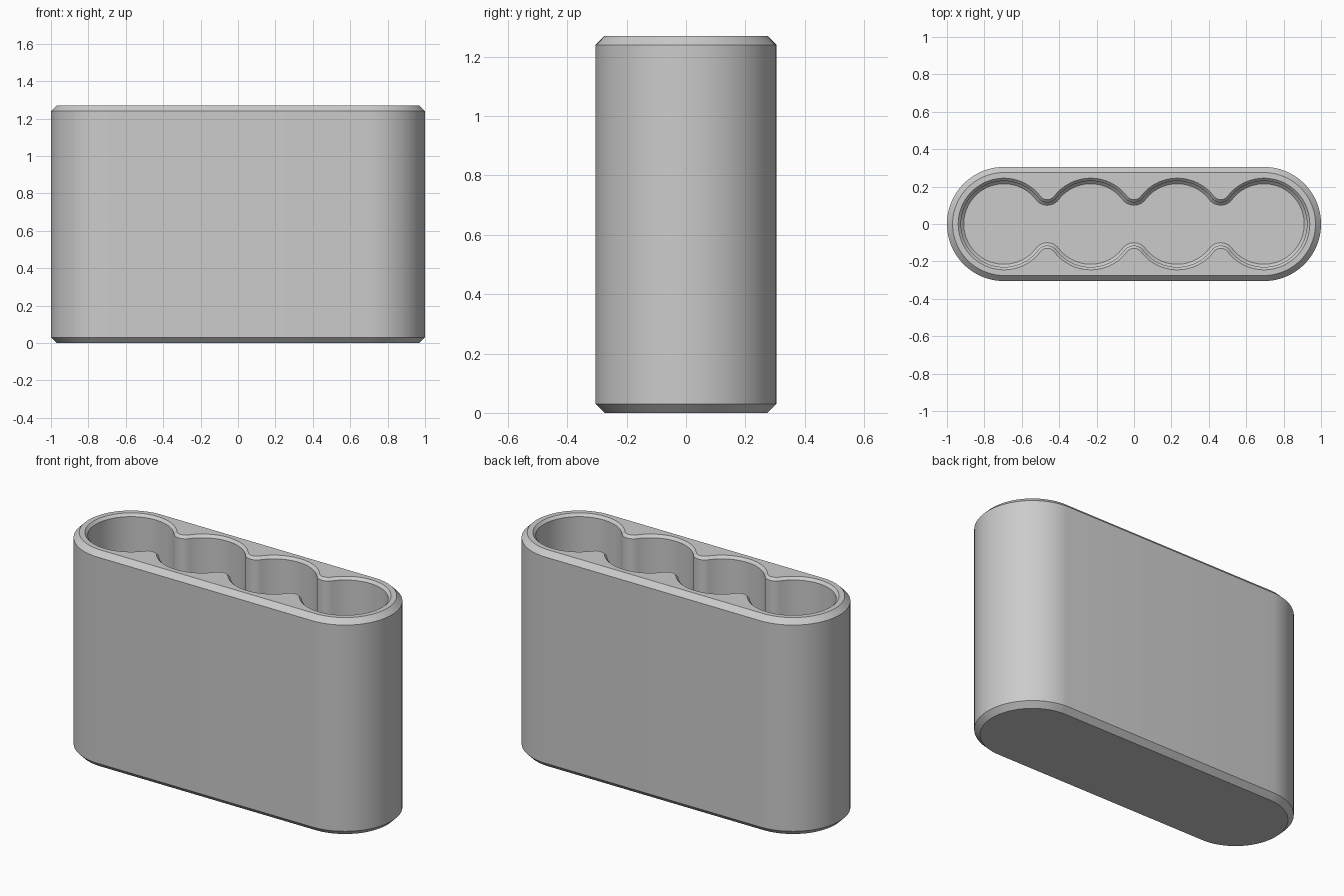
import bpy
import bmesh
from math import pi, sin, cos, atan2

HEIGHT = 1.27
OUTER_R = 0.305        # rounded ends of the body
END_X = 0.695          # centre of the end wells
PITCH = END_X * 2 / 3  # spacing of the wells
WELL_R = 0.23
RIDGE_R, RIDGE_Y = 0.061, 0.176  # rounded ridges between wells
FLOOR = 0.075
CHAMFER, LIP = 0.03, 0.015

cube = bpy.data.objects.get("Cube")
if cube:
    bpy.data.objects.remove(cube, do_unlink=True)

grey = bpy.data.materials.new("light grey plastic")
grey.use_nodes = True
colour = (0.6, 0.6, 0.6, 1)
grey.diffuse_color = colour
grey.node_tree.nodes["Principled BSDF"].inputs["Base Color"].default_value = colour


def arc(cx, cy, radius, start, end, steps):
    """Points along an arc, leaving out its last point."""
    angles = [start + (end - start) * i / steps for i in range(steps)]
    return [(cx + radius * cos(a), cy + radius * sin(a)) for a in angles]


def full_turn(half):
    """Complete a half outline with its half-turn copy."""
    return half + [(-x, -y) for x, y in half]


def body_outline(offset):
    return full_turn(arc(END_X, 0, OUTER_R + offset, -pi / 2, pi / 2, 40))


def well_outline(offset):
    """Four joined round wells with rounded ridges between them."""
    t = atan2(RIDGE_Y, PITCH / 2)
    half = []
    for i in range(4):
        x = END_X - i * PITCH
        start = 0 if i == 0 else t
        end = pi if i == 3 else pi - t
        half += arc(x, 0, WELL_R + offset, start, end, 28)
        if i < 3:
            half += arc(x - PITCH / 2, RIDGE_Y, RIDGE_R - offset, -t, t - pi, 12)
    return full_turn(half)


def add_loop(bm, points, z):
    return [bm.verts.new((x, y, z)) for x, y in points]


def skin(bm, loops):
    """Join each loop to the next with quads."""
    for low, high in zip(loops, loops[1:]):
        for i in range(len(low)):
            j = (i + 1) % len(low)
            bm.faces.new((low[i], low[j], high[j], high[i]))


bm = bmesh.new()

# Chamfered outer shell and its base
outer = [add_loop(bm, body_outline(d), z) for d, z in (
    (-CHAMFER, 0), (0, CHAMFER), (0, HEIGHT - CHAMFER), (-CHAMFER, HEIGHT))]
skin(bm, outer)
bm.faces.new(outer[0])

# Wells with chamfered floor edge and lip
inner = [add_loop(bm, well_outline(d), z) for d, z in (
    (-LIP, FLOOR), (0, FLOOR + LIP), (0, HEIGHT - LIP), (LIP, HEIGHT))]
skin(bm, inner)
bm.faces.new(inner[0])

# Flat rim between shell and wells
rim_edges = [e for e in bm.edges if e.is_boundary]
bmesh.ops.triangle_fill(bm, use_beauty=True, use_dissolve=False, edges=rim_edges)
bmesh.ops.recalc_face_normals(bm, faces=bm.faces)

mesh = bpy.data.meshes.new("four_well_holder")
bm.to_mesh(mesh)
bm.free()
mesh.materials.append(grey)
holder = bpy.data.objects.new("four_well_holder", mesh)
bpy.context.collection.objects.link(holder)

bpy.ops.object.select_all(action='DESELECT')
holder.select_set(True)
bpy.context.view_layer.objects.active = holder
bpy.ops.object.shade_smooth_by_angle(angle=pi / 6)
